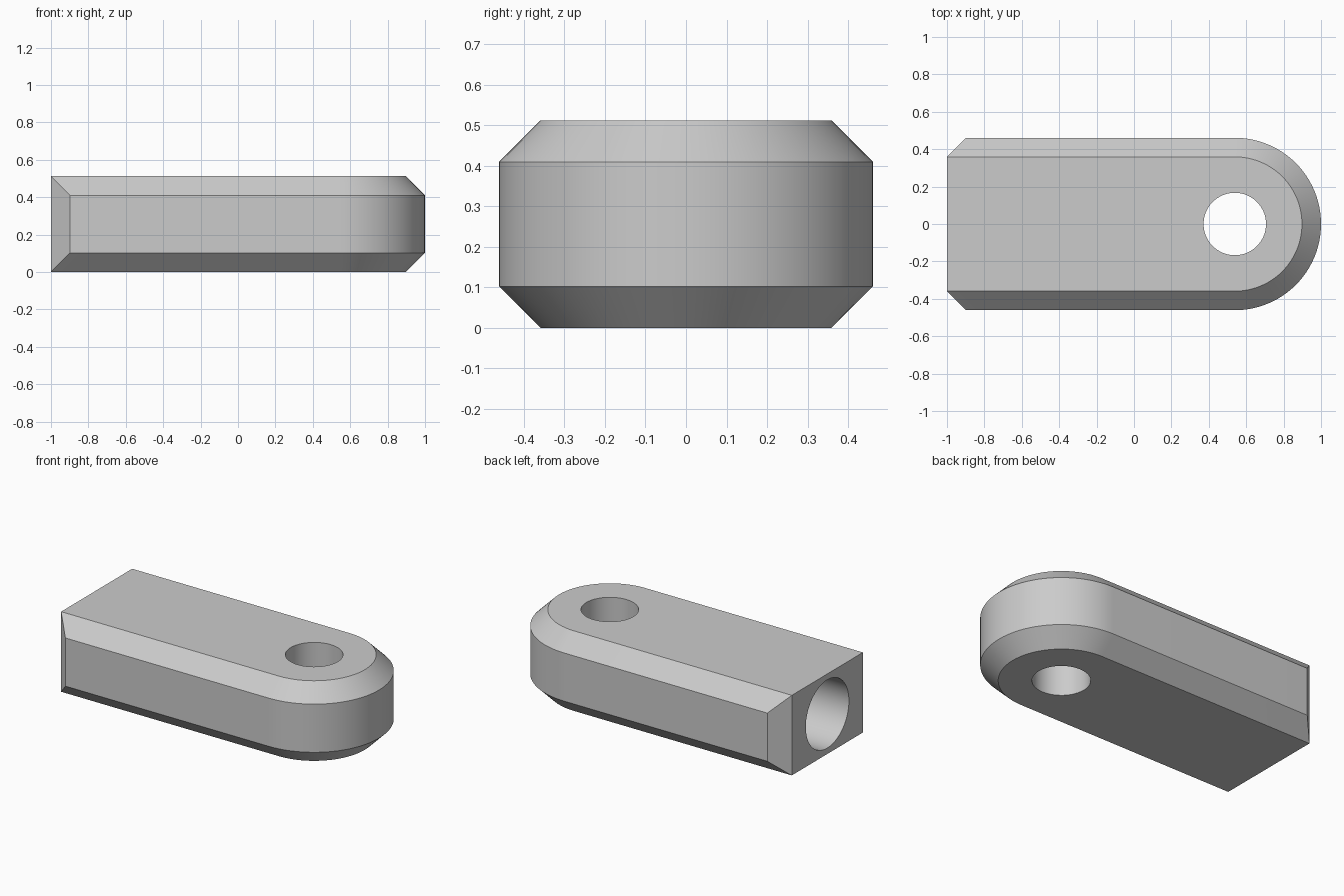
import bpy, bmesh, math
from mathutils import Matrix

old = bpy.data.objects.get("Cube")
if old:
    bpy.data.objects.remove(old, do_unlink=True)

HEIGHT, HALF_W, CHAMFER = 0.512, 0.461, 0.102
EYE_X = 1 - HALF_W
SEGMENTS = 48

grey = bpy.data.materials.new("plain_grey")
grey.use_nodes = True
colour = (0.6, 0.6, 0.6, 1)
grey.diffuse_color = colour
grey.node_tree.nodes["Principled BSDF"].inputs["Base Color"].default_value = colour


def make_object(name, bm):
    bmesh.ops.recalc_face_normals(bm, faces=bm.faces)
    mesh = bpy.data.meshes.new(name)
    bm.to_mesh(mesh)
    bm.free()
    mesh.materials.append(grey)
    obj = bpy.data.objects.new(name, mesh)
    bpy.context.collection.objects.link(obj)
    return obj


def outline(bm, inset, z):
    """Outline with one round end, from the right end corner round to the other."""
    r = HALF_W - inset
    x_end = -1 + CHAMFER - inset
    pts = [(x_end, -r)]
    for i in range(SEGMENTS + 1):
        a = math.pi * (i / SEGMENTS - 0.5)
        pts.append((EYE_X + r * math.cos(a), r * math.sin(a)))
    pts.append((x_end, r))
    return [bm.verts.new((x, y, z)) for x, y in pts]


# Body: four stacked outlines give the chamfered rim
bm = bmesh.new()
rings = [outline(bm, inset, z) for inset, z in (
    (CHAMFER, 0), (0, CHAMFER), (0, HEIGHT - CHAMFER), (CHAMFER, HEIGHT))]
for low, high in zip(rings, rings[1:]):
    for i in range(len(low) - 1):
        bm.faces.new((low[i], low[i + 1], high[i + 1], high[i]))
bottom, top = rings[0], rings[-1]
bm.faces.new(bottom)
bm.faces.new(top)
# Flat square end and its two upright chamfers
bm.faces.new((bottom[0], top[0], top[-1], bottom[-1]))
for i in (0, -1):
    bm.faces.new([ring[i] for ring in rings])
body = make_object("link_body", bm)


def drill(name, radius, depth, matrix):
    bm = bmesh.new()
    bmesh.ops.create_cone(bm, cap_ends=True, segments=64, radius1=radius,
                          radius2=radius, depth=depth, matrix=matrix)
    cutter = make_object(name, bm)
    cutter.hide_render = True
    mod = body.modifiers.new(name, 'BOOLEAN')
    mod.operation = 'DIFFERENCE'
    mod.solver = 'EXACT'
    mod.object = cutter
    bpy.context.view_layer.objects.active = body
    bpy.ops.object.modifier_apply(modifier=name)
    bpy.data.objects.remove(cutter, do_unlink=True)


# Upright through hole in the round end, and blind bore in the square end
drill("eye_hole", 0.167, 2, Matrix.Translation((EYE_X, 0, HEIGHT / 2)))
drill("end_bore", 0.218, 1.6, Matrix.Translation((-1, 0, HEIGHT / 2))
      @ Matrix.Rotation(math.pi / 2, 4, 'Y'))

bpy.ops.object.select_all(action='DESELECT')
body.select_set(True)
bpy.context.view_layer.objects.active = body
bpy.ops.object.shade_smooth_by_angle(angle=math.radians(30))
